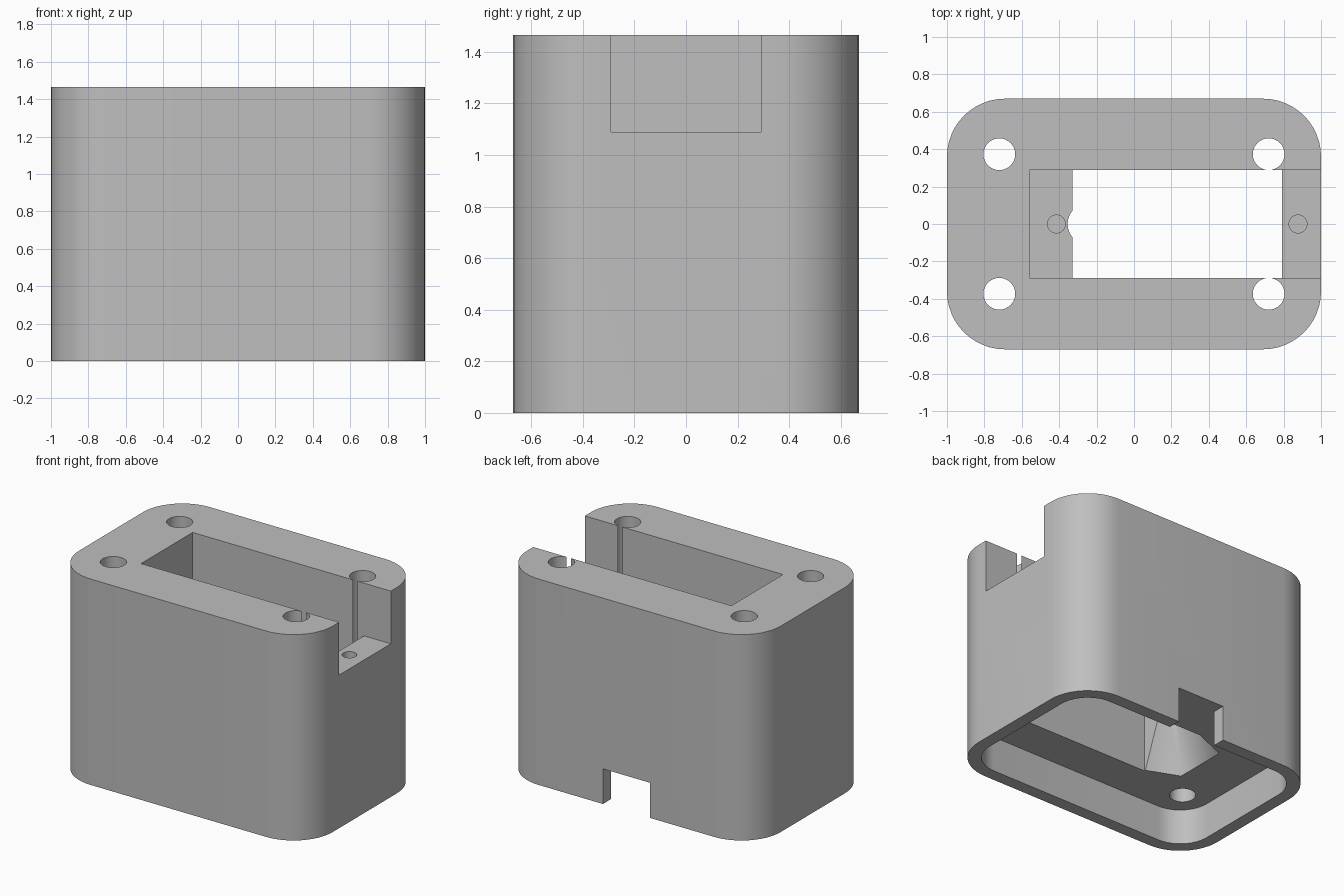
import bpy, bmesh
from math import cos, sin, pi

cube = bpy.data.objects.get("Cube")
if cube:
    bpy.data.objects.remove(cube, do_unlink=True)

HEIGHT, CAVITY, LEDGE = 1.465, 0.25, 1.09
HALF_X, HALF_Y, CORNER, WALL = 1.0, 0.67, 0.31, 0.09
OVER = 0.05  # cutter overshoot

grey = bpy.data.materials.new("plain_grey")
grey.use_nodes = True
grey.diffuse_color = (0.52, 0.52, 0.52, 1)
grey.node_tree.nodes["Principled BSDF"].inputs["Base Color"].default_value = grey.diffuse_color


def finish(name, bm):
    bmesh.ops.recalc_face_normals(bm, faces=bm.faces)
    mesh = bpy.data.meshes.new(name)
    bm.to_mesh(mesh)
    bm.free()
    mesh.materials.append(grey)
    obj = bpy.data.objects.new(name, mesh)
    bpy.context.collection.objects.link(obj)
    return obj


def prism(name, outline, z0, z1):
    bm = bmesh.new()
    base = bm.faces.new([bm.verts.new((x, y, z0)) for x, y in outline])
    top = bmesh.ops.extrude_face_region(bm, geom=[base])["geom"]
    bmesh.ops.translate(bm, vec=(0, 0, z1 - z0),
                        verts=[v for v in top if isinstance(v, bmesh.types.BMVert)])
    return finish(name, bm)


def circle(cx, cy, r, n=32):
    return [(cx + r * cos(2 * pi * i / n), cy + r * sin(2 * pi * i / n)) for i in range(n)]


def rect(x0, x1, y):
    return [(x0, -y), (x1, -y), (x1, y), (x0, y)]


def rounded(hx, hy, r, n=12):
    pts = []
    for k, (sx, sy) in enumerate([(1, 1), (-1, 1), (-1, -1), (1, -1)]):
        for i in range(n + 1):
            a = (k + i / n) * pi / 2
            pts.append((sx * (hx - r) + r * cos(a), sy * (hy - r) + r * sin(a)))
    return pts


def cut(body, cutter):
    cutter.hide_render = True
    mod = body.modifiers.new("cut", "BOOLEAN")
    mod.operation, mod.solver, mod.object = "DIFFERENCE", "EXACT", cutter
    bpy.context.view_layer.objects.active = body
    bpy.ops.object.modifier_apply(modifier=mod.name)
    bpy.data.objects.remove(cutter, do_unlink=True)


# Rounded block with a shallow hollow underneath
body = prism("housing_body", rounded(HALF_X, HALF_Y, CORNER), 0, HEIGHT)
cut(body, prism("hollow", rounded(HALF_X - WALL, HALF_Y - WALL, CORNER - WALL), -OVER, CAVITY))

# Top slot open at one end, and the shaft down through its floor
cut(body, prism("slot", rect(-0.56, HALF_X + OVER, 0.29), LEDGE, HEIGHT + OVER))
cut(body, prism("shaft", rect(-0.33, 0.79, 0.29), CAVITY - OVER, LEDGE + OVER))

# Cable channel in the shaft wall, flaring out towards the hollow
FLARE_TOP = 0.75
cut(body, prism("channel", circle(-0.245, 0, 0.11), FLARE_TOP - OVER, LEDGE + OVER))
bm = bmesh.new()
for x, y in circle(-0.245, 0, 0.11):
    bm.verts.new((x, y, FLARE_TOP))
for s in (-1, 1):
    for x, y in ((-0.25, 0.28), (-0.33, 0.28), (-0.555, 0.19)):
        bm.verts.new((x, s * y, CAVITY))
        bm.verts.new((x, s * y, CAVITY - OVER))
bmesh.ops.convex_hull(bm, input=bm.verts)
cut(body, finish("flare", bm))

# Corner bolt holes right through, and blind screw holes in the ledges
for sx in (-1, 1):
    for sy in (-1, 1):
        cut(body, prism("bolt_hole", circle(sx * 0.72, sy * 0.373, 0.085), CAVITY - OVER, HEIGHT + OVER))
for x in (-0.415, 0.877):
    cut(body, prism("screw_hole", circle(x, 0, 0.048), LEDGE - 0.3, LEDGE + OVER))

# Notch through the back wall at the base
cut(body, prism("notch", [(-0.185, 0.5), (0.185, 0.5), (0.185, 0.8), (-0.185, 0.8)], -OVER, CAVITY))

bpy.ops.object.select_all(action="DESELECT")
body.select_set(True)
bpy.context.view_layer.objects.active = body
bpy.ops.object.shade_smooth_by_angle(angle=pi / 6)
